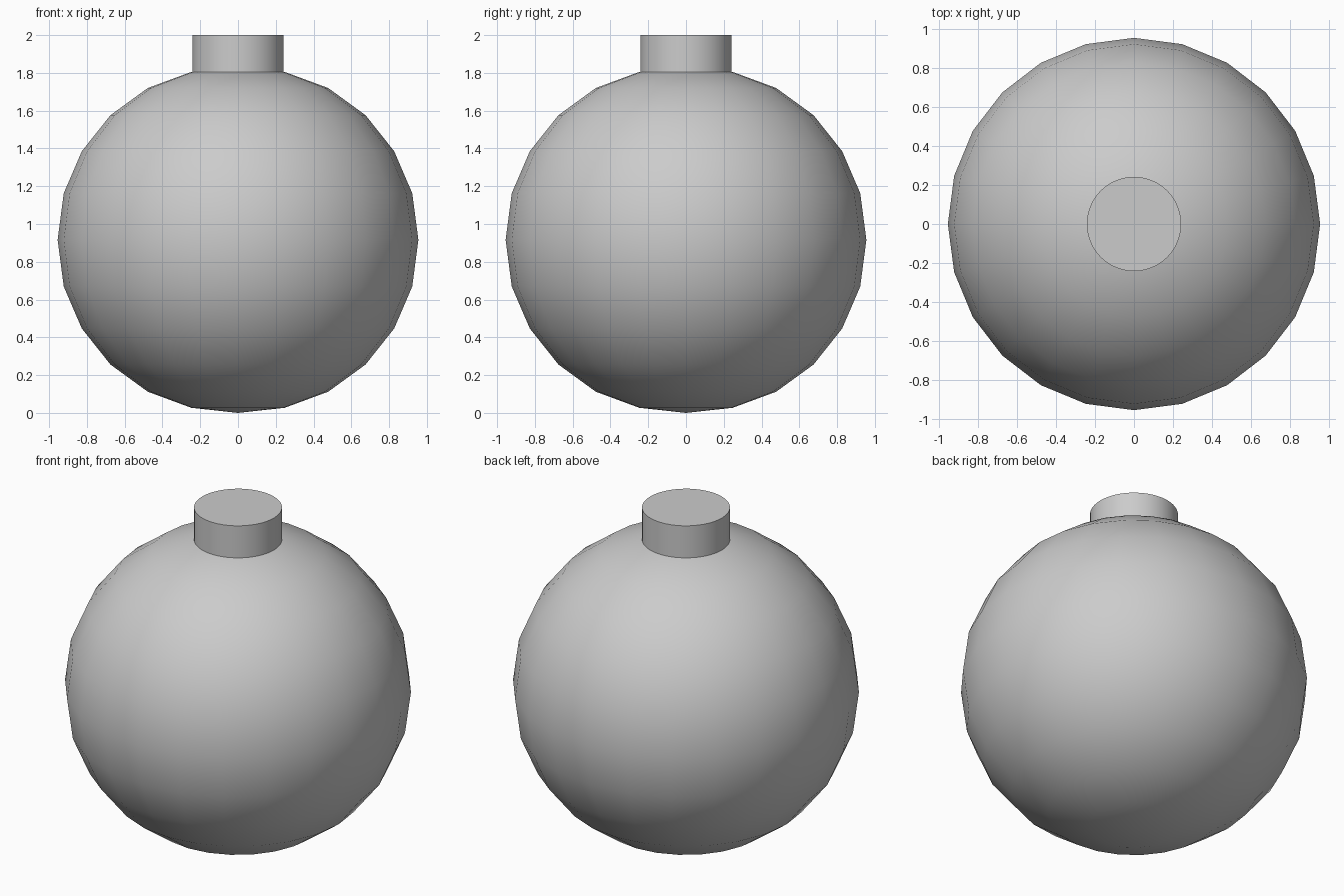
import bpy, bmesh, math

if "Cube" in bpy.data.objects:
    bpy.data.objects.remove(bpy.data.objects["Cube"])


def lathe(name, profile, sides):
    """Spin an (r, z) profile, bottom to top, into a closed solid."""
    bm = bmesh.new()
    rings = []
    for r, z in profile:
        if r == 0:
            rings.append([bm.verts.new((0, 0, z))] * sides)
        else:
            rings.append([bm.verts.new((r * math.cos(2 * math.pi * i / sides),
                                        r * math.sin(2 * math.pi * i / sides), z))
                          for i in range(sides)])
    for lo, hi in zip(rings, rings[1:]):
        for i in range(sides):
            j = (i + 1) % sides
            bm.faces.new(list(dict.fromkeys((lo[i], lo[j], hi[j], hi[i]))))
    # flat caps on open ends
    if profile[0][0]:
        bm.faces.new(rings[0][::-1])
    if profile[-1][0]:
        bm.faces.new(rings[-1])
    mesh = bpy.data.meshes.new(name)
    bm.to_mesh(mesh)
    bm.free()
    obj = bpy.data.objects.new(name, mesh)
    bpy.context.collection.objects.link(obj)
    bpy.ops.object.select_all(action='DESELECT')
    obj.select_set(True)
    bpy.context.view_layer.objects.active = obj
    bpy.ops.object.shade_smooth_by_angle(angle=math.radians(40))
    return obj


# round body: 24-sided, slightly flattened towards the poles
R, mid = 0.955, 0.916
heights = [0, 0.247, 0.469, 0.660, 0.804, 0.889, 0.916]
upper = [(R * math.cos(math.radians(15 * k)) if k < 6 else 0, h)
         for k, h in enumerate(heights)]
body = [(r, mid - h) for r, h in reversed(upper)] + [(r, mid + h) for r, h in upper[1:]]
lathe("round_body", body, 24)

# short neck on top
lathe("neck", [(0.242, 1.79), (0.242, 2.0)], 48)
